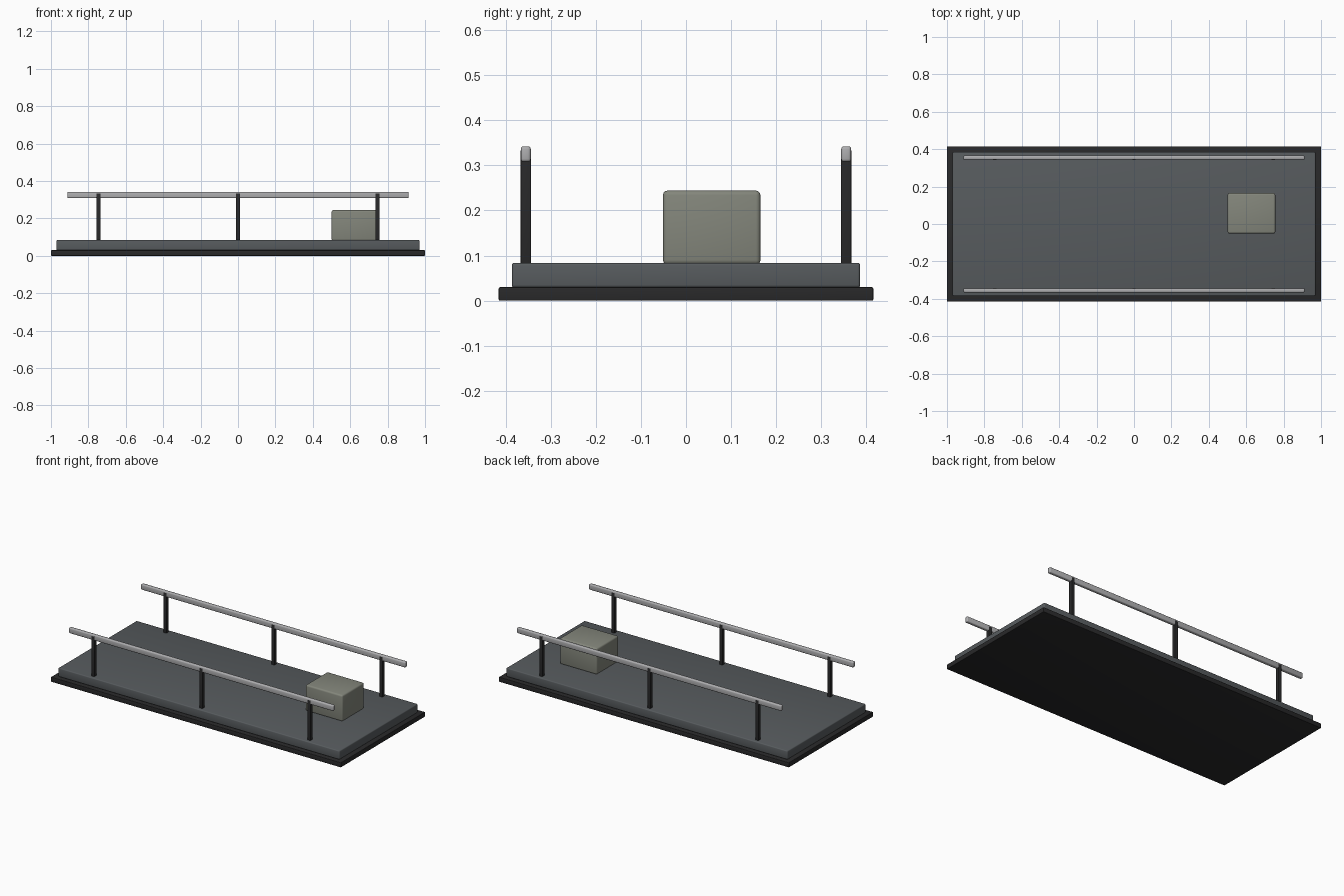
import bpy
import math

cube = bpy.data.objects.get("Cube")
if cube:
    bpy.data.objects.remove(cube, do_unlink=True)


def material(name, color):
    mat = bpy.data.materials.new(name)
    mat.use_nodes = True
    mat.diffuse_color = (*color, 1)
    mat.node_tree.nodes["Principled BSDF"].inputs["Base Color"].default_value = (*color, 1)
    return mat


black = material("black_rubber", (0.022, 0.022, 0.023))
slate = material("slate_grey", (0.095, 0.105, 0.112))
steel = material("light_steel", (0.42, 0.42, 0.43))
olive = material("olive_grey", (0.23, 0.24, 0.2))


def box(name, center, size, mat, bevel):
    """Bevelled box; center gives x, y and the height of its underside."""
    x, y, bottom = center
    bpy.ops.mesh.primitive_cube_add(size=1, location=(x, y, bottom + size[2] / 2))
    obj = bpy.context.object
    obj.name = name
    obj.scale = size
    bpy.ops.object.transform_apply(location=False, rotation=False, scale=True)
    obj.data.materials.append(mat)
    mod = obj.modifiers.new("Rounded edges", "BEVEL")
    mod.width = bevel
    mod.segments = 3
    bpy.ops.object.modifier_apply(modifier=mod.name)
    bpy.ops.object.shade_smooth_by_angle(angle=math.radians(40))
    return obj


# Platform
box("base_skirt", (0, 0, 0), (2, 0.83, 0.03), black, 0.003)
box("deck", (0, 0, 0.029), (1.94, 0.772, 0.055), slate, 0.006)

# Control box
box("control_box", (0.628, 0.057, 0.08), (0.255, 0.216, 0.164), olive, 0.01)

# Handrails with three posts on each side
for side, y in (("front", -0.355), ("back", 0.355)):
    box(f"{side}_handrail", (0, y, 0.308), (1.824, 0.022, 0.034), steel, 0.006)
    for spot, x in (("right", -0.745), ("middle", 0), ("left", 0.745)):
        box(f"{side}_{spot}_post", (x, y, 0.08), (0.022, 0.023, 0.254), black, 0.002)
